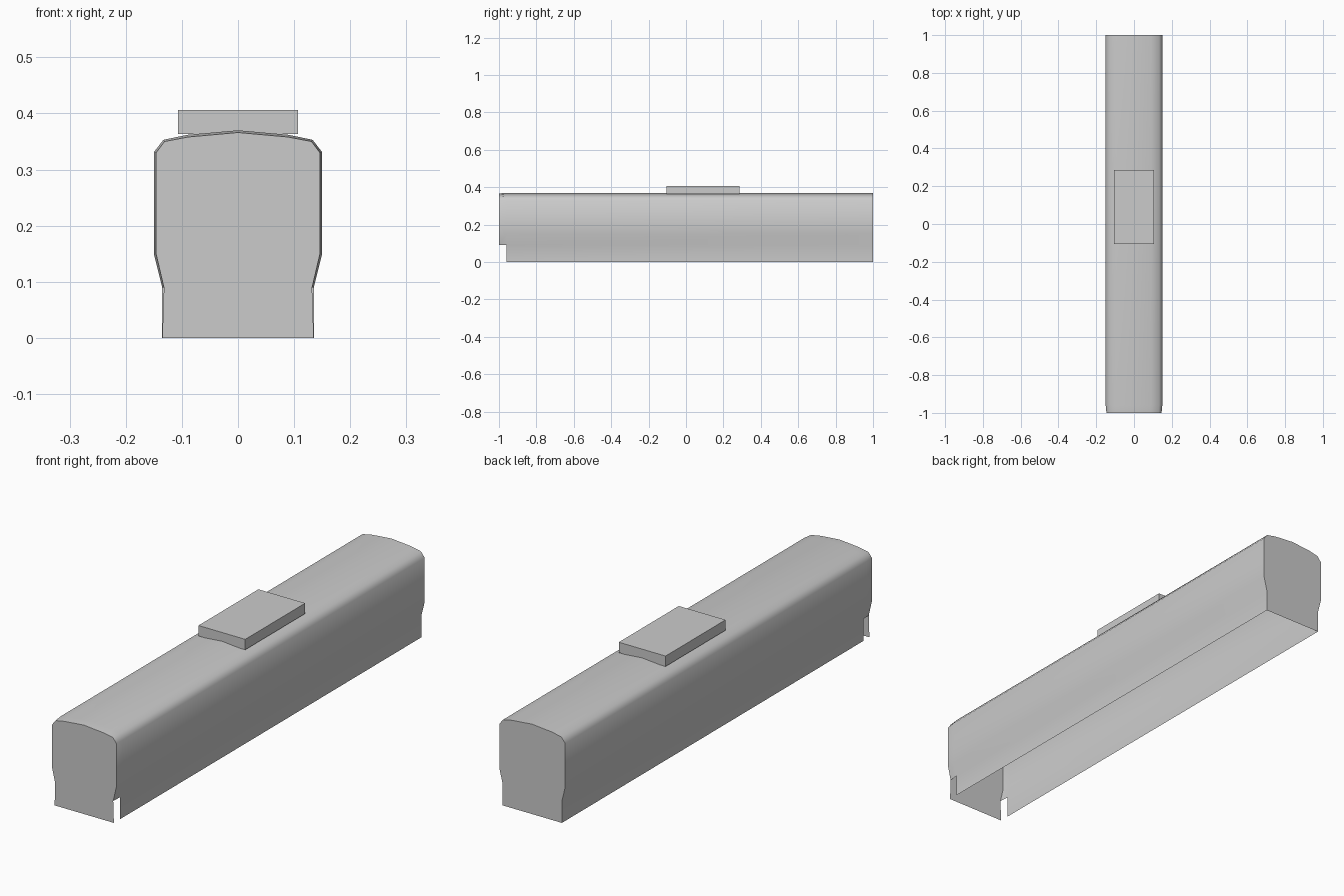
import bpy, bmesh, math

if "Cube" in bpy.data.objects:
    bpy.data.objects.remove(bpy.data.objects["Cube"])


def finish(bm, name, angle):
    bmesh.ops.recalc_face_normals(bm, faces=bm.faces)
    mesh = bpy.data.meshes.new(name)
    bm.to_mesh(mesh)
    bm.free()
    obj = bpy.data.objects.new(name, mesh)
    bpy.context.collection.objects.link(obj)
    bpy.ops.object.select_all(action='DESELECT')
    bpy.context.view_layer.objects.active = obj
    obj.select_set(True)
    bpy.ops.object.shade_smooth_by_angle(angle=math.radians(angle))
    return obj


def mirrored(half):
    # half profile runs from the bottom right up to the roof ridge
    return half + [(-x, z) for x, z in reversed(half[:-1])]


# Half cross-section of the carriage, skirt to roof ridge
half = [(0.135, 0), (0.135, 0.09), (0.15, 0.15), (0.15, 0.331),
        (0.133, 0.353), (0.09, 0.362), (0, 0.37)]
# Slightly tapered nose section
nose = [(0.135, 0), (0.132, 0.09), (0.146, 0.15), (0.146, 0.33),
        (0.131, 0.35), (0.089, 0.358), (0, 0.366)]

# Carriage shell: closed at both ends, open underneath
bm = bmesh.new()
rings = [[bm.verts.new((x, y, z)) for x, z in mirrored(p)]
         for y, p in ((-1, nose), (-0.96, half), (1, half))]
count = len(rings[0])
for r, (a, b) in enumerate(zip(rings, rings[1:])):
    for i in range(count - 1):
        # the skirt is notched out behind the nose panel
        if r == 0 and i in (0, count - 2):
            continue
        bm.faces.new((a[i], a[i + 1], b[i + 1], b[i]))
bm.faces.new(rings[0])
bm.faces.new(rings[-1])
finish(bm, "carriage_body", 60)

# Roof equipment box, open underneath
bm = bmesh.new()
bmesh.ops.create_cube(bm, size=1)
for v in bm.verts:
    v.co.x *= 0.213
    v.co.y = 0.09 + v.co.y * 0.39
    v.co.z = 0.406 if v.co.z > 0 else 0.363
bm.normal_update()
bottom = [f for f in bm.faces if f.normal.z < -0.9]
bmesh.ops.delete(bm, geom=bottom, context='FACES_ONLY')
finish(bm, "roof_unit", 30)
